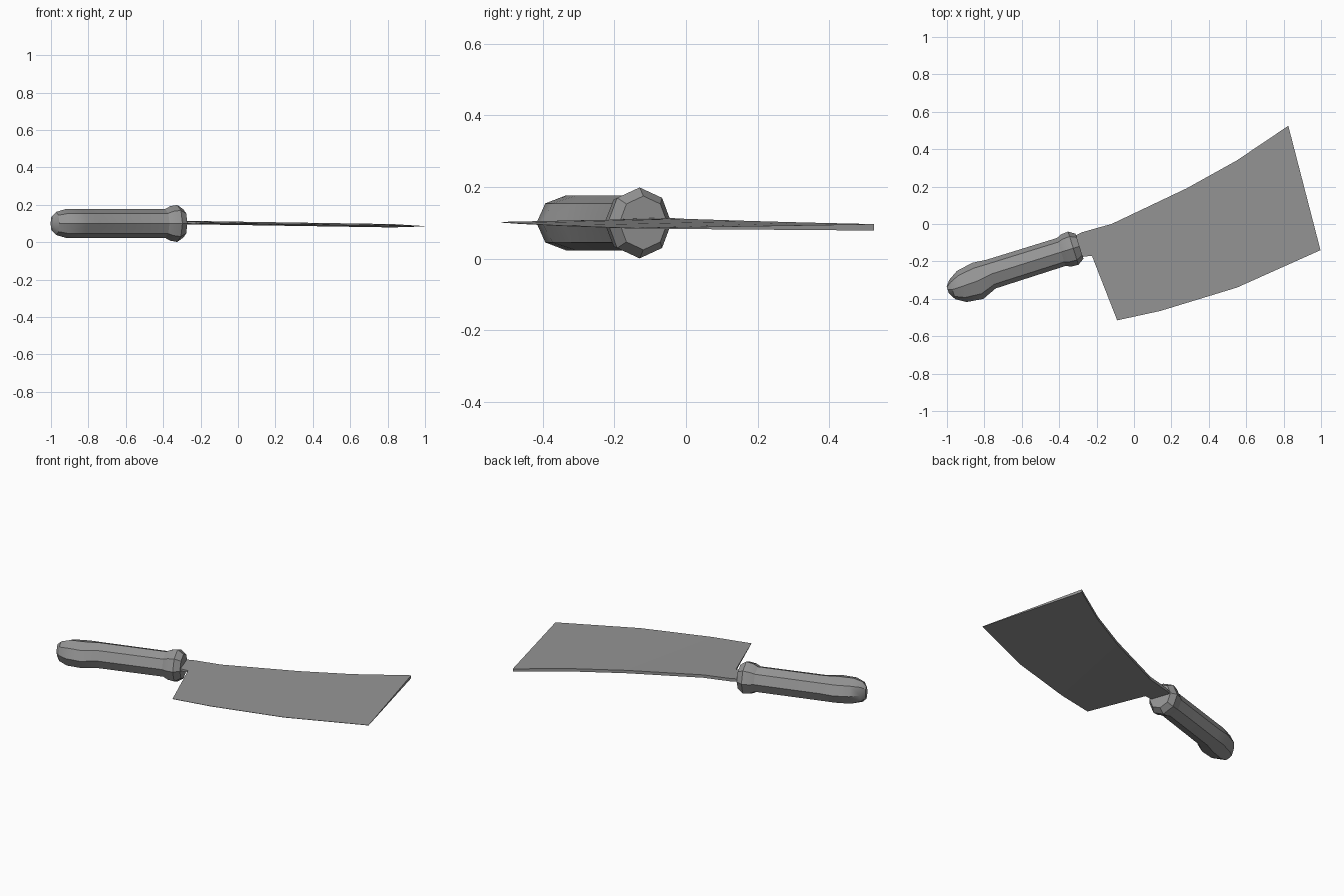
import bpy
import math
from mathutils import Matrix, Vector

default = bpy.data.objects.get("Cube")
if default:
    bpy.data.objects.remove(default, do_unlink=True)

GREY = (0.30, 0.30, 0.30, 1.0)
steel = bpy.data.materials.new("steel grey")
steel.use_nodes = True
steel.diffuse_color = GREY
steel.node_tree.nodes["Principled BSDF"].inputs["Base Color"].default_value = GREY


def make_object(name, verts, faces, smooth=False):
    mesh = bpy.data.meshes.new(name)
    mesh.from_pydata(verts, [], faces)
    mesh.materials.append(steel)
    obj = bpy.data.objects.new(name, mesh)
    bpy.context.collection.objects.link(obj)
    bpy.ops.object.select_all(action='DESELECT')
    obj.select_set(True)
    bpy.context.view_layer.objects.active = obj
    bpy.ops.object.mode_set(mode='EDIT')
    bpy.ops.mesh.select_all(action='SELECT')
    bpy.ops.mesh.normals_make_consistent(inside=False)
    bpy.ops.object.mode_set(mode='OBJECT')
    if smooth:
        bpy.ops.object.shade_smooth_by_angle(angle=math.radians(30))
    return obj


# The grip's axis lies flat, turned a little from x
grip_frame = Matrix.Translation((-0.32, -0.128, 0.10)) @ Matrix.Rotation(math.radians(17.4), 4, 'Z')
SIDES = 8


def loft(name, stations):
    """Octagonal loft; each station is (along, low side, high side, half height)."""
    verts, faces = [], []
    for along, low, high, height in stations:
        for k in range(SIDES):
            a = math.tau * k / SIDES
            across = (low + high) / 2 + (high - low) / 2 * math.cos(a)
            verts.append(grip_frame @ Vector((along, across, height * math.sin(a))))
    for s in range(len(stations) - 1):
        for k in range(SIDES):
            n = (k + 1) % SIDES
            a, b = s * SIDES, (s + 1) * SIDES
            faces.append((a + k, a + n, b + n, b + k))
    faces.append(tuple(range(SIDES)))
    faces.append(tuple(range(len(verts) - SIDES, len(verts))))
    return make_object(name, verts, faces, smooth=True)


# Handle with a hooked, rounded butt
loft("handle", [
    (-0.712, -0.030, 0.008, 0.038),
    (-0.688, -0.072, 0.037, 0.062),
    (-0.635, -0.104, 0.070, 0.077),
    (-0.545, -0.115, 0.087, 0.077),
    (-0.465, -0.081, 0.080, 0.077),
    (-0.050, -0.078, 0.078, 0.077),
])

# Flared collar
loft("collar", [
    (-0.075, -0.077, 0.077, 0.076),
    (-0.045, -0.090, 0.090, 0.092),
    (-0.005, -0.093, 0.093, 0.099),
    (0.030, -0.070, 0.070, 0.075),
])

# Blade: matched points along the spine and the cutting edge, tang first
spine = [(-0.33, -0.07), (-0.28, -0.045), (-0.20, -0.022), (-0.12, 0.0),
         (0.28, 0.19), (0.55, 0.34), (0.825, 0.525)]
edge = [(-0.31, -0.18), (-0.245, -0.172), (-0.225, -0.17), (-0.09, -0.515),
        (0.14, -0.465), (0.55, -0.34), (0.997, -0.14)]
SPINE_HALF, TANG_HALF, EDGE_HALF = 0.009, 0.006, 0.001

verts, faces = [], []
for i, (s, e) in enumerate(zip(spine, edge)):
    low_half = TANG_HALF if i < 3 else EDGE_HALF
    for (x, y), half in ((s, SPINE_HALF), (e, low_half)):
        z = 0.1005 - 0.0155 * x
        verts += [(x, y, z + half), (x, y, z - half)]
for i in range(len(spine) - 1):
    a, b = 4 * i, 4 * i + 4
    for p, q in ((0, 2), (2, 3), (3, 1), (1, 0)):
        faces.append((a + p, a + q, b + q, b + p))
last = len(verts) - 4
faces += [(0, 1, 3, 2), (last, last + 2, last + 3, last + 1)]
make_object("blade", verts, faces)
